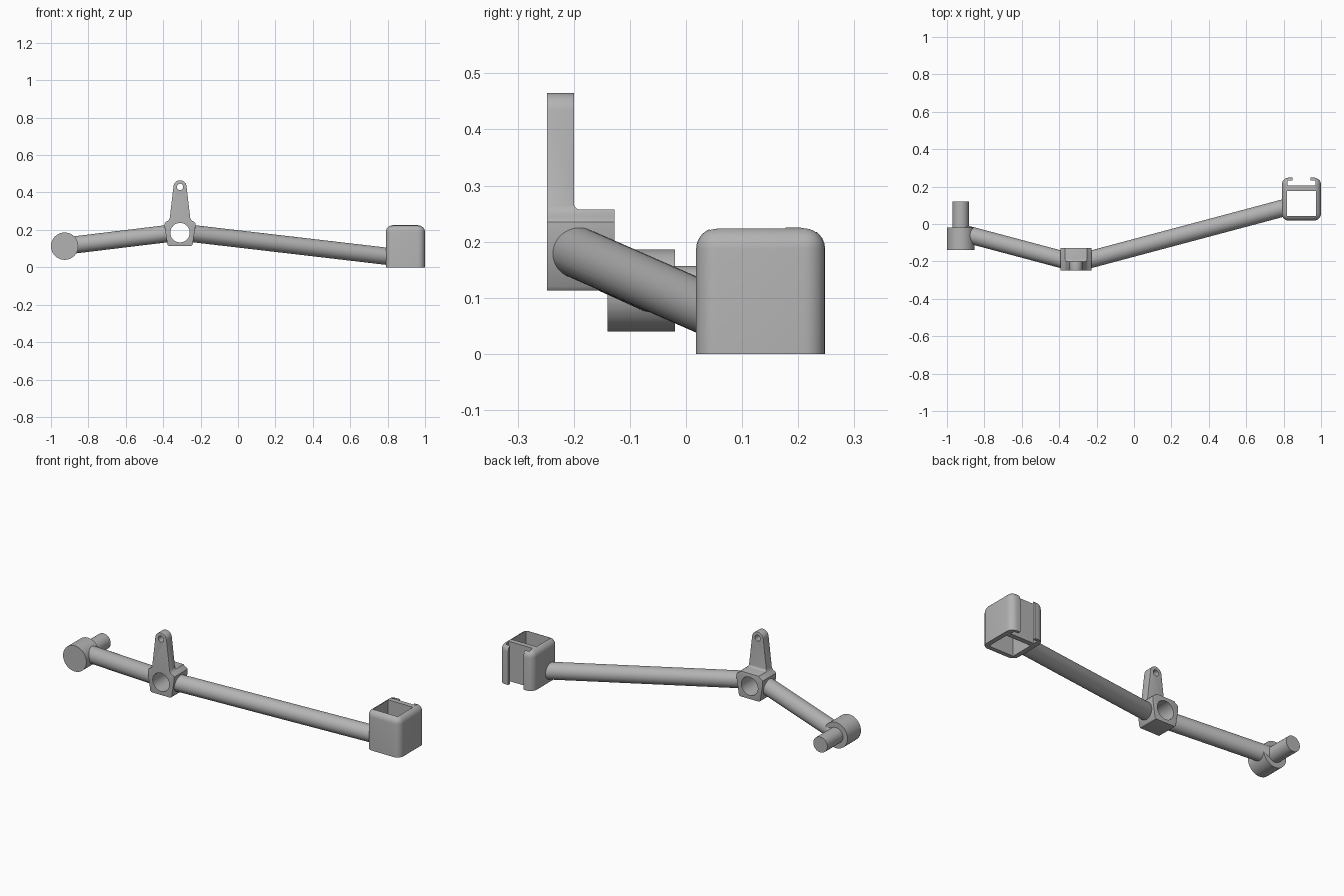
import bpy, bmesh, math
from mathutils import Vector

if "Cube" in bpy.data.objects:
    bpy.data.objects.remove(bpy.data.objects["Cube"])

grey = bpy.data.materials.new("plain grey")
grey.use_nodes = True
grey.diffuse_color = (0.45, 0.45, 0.45, 1)
grey.node_tree.nodes["Principled BSDF"].inputs["Base Color"].default_value = (0.45, 0.45, 0.45, 1)


def finish_mesh(name, bm):
    bmesh.ops.recalc_face_normals(bm, faces=bm.faces)
    mesh = bpy.data.meshes.new(name)
    bm.to_mesh(mesh)
    bm.free()
    mesh.materials.append(grey)
    obj = bpy.data.objects.new(name, mesh)
    bpy.context.collection.objects.link(obj)
    return obj


def rod(name, start, end, radius, sides=48):
    start, end = Vector(start), Vector(end)
    bm = bmesh.new()
    bmesh.ops.create_cone(bm, cap_ends=True, segments=sides, radius1=radius,
                          radius2=radius, depth=(end - start).length)
    turn = (end - start).to_track_quat("Z", "Y").to_matrix().to_4x4()
    bm.transform(turn)
    bmesh.ops.translate(bm, verts=bm.verts, vec=(start + end) / 2)
    return finish_mesh(name, bm)


def block(name, low, high, radius=0):
    """Box whose upright and top edges are rounded."""
    low, high = Vector(low), Vector(high)
    bm = bmesh.new()
    bmesh.ops.create_cube(bm, size=1)
    bmesh.ops.scale(bm, verts=bm.verts, vec=high - low)
    bmesh.ops.translate(bm, verts=bm.verts, vec=(low + high) / 2)
    if radius:
        edges = [e for e in bm.edges if max(v.co.z for v in e.verts) > low.z + 0.001]
        bmesh.ops.bevel(bm, geom=edges, offset=radius, segments=6, profile=0.5, affect="EDGES")
    return finish_mesh(name, bm)


def extrude(name, points, direction):
    bm = bmesh.new()
    face = bm.faces.new([bm.verts.new(p) for p in points])
    made = bmesh.ops.extrude_face_region(bm, geom=[face])["geom"]
    verts = [g for g in made if isinstance(g, bmesh.types.BMVert)]
    bmesh.ops.translate(bm, verts=verts, vec=direction)
    return finish_mesh(name, bm)


def apply_modifier(obj, kind, **settings):
    mod = obj.modifiers.new(kind, kind)
    for key, value in settings.items():
        setattr(mod, key, value)
    bpy.context.view_layer.objects.active = obj
    bpy.ops.object.modifier_apply(modifier=mod.name)


def combine(obj, tool, operation="DIFFERENCE"):
    apply_modifier(obj, "BOOLEAN", object=tool, operation=operation, solver="EXACT")


def arc(cx, cy, radius, first, last, steps=8):
    angles = [math.radians(first + (last - first) * i / steps) for i in range(steps + 1)]
    return [(cx + radius * math.cos(a), cy + radius * math.sin(a)) for a in angles]


HUB_X, HUB_Z = -0.31, 0.185
FRONT, BACK = -0.248, -0.127

# Hub with upright lug: front outline crossed with a side outline
half = [(0.06, 0.113), (0.067, 0.12), (0.082, 0.215), (0.082, 0.235),
        (0.076, 0.243), (0.062, 0.25), (0.055, 0.262)]
right = half + arc(0, 0.43, 0.035, 6, 90)
outline = right + [(-x, z) for x, z in reversed(right[:-1])]
hub = extrude("hub_and_lug", [(HUB_X + x, FRONT, z) for x, z in outline], (0, BACK - FRONT, 0))
side = [(FRONT - 0.1, 0.05), (BACK + 0.1, 0.05), (BACK + 0.1, 0.257)]
side += arc(-0.188, 0.269, 0.012, 270, 180, 5) + [(-0.2, 0.6), (FRONT - 0.1, 0.6)]
side_cutter = extrude("side_cutter", [(HUB_X - 0.2, y, z) for y, z in side], (0.4, 0, 0))
combine(hub, side_cutter, "INTERSECT")
apply_modifier(hub, "BEVEL", width=0.007, segments=3, limit_method="ANGLE",
               angle_limit=math.radians(50))

# Sloping arms
hub_centre = (HUB_X, -0.21, 0.188)
short_arm = rod("short_arm", (-0.93, -0.045, 0.113), hub_centre, 0.046)
long_arm = rod("long_arm", hub_centre, (0.804, 0.087, 0.058), 0.046)

# Bores through hub and lug
bore = rod("bore_cutter", (HUB_X, -0.4, HUB_Z), (HUB_X, 0.1, HUB_Z), 0.052)
eye = rod("eye_cutter", (HUB_X, -0.4, 0.43), (HUB_X, 0.1, 0.43), 0.017, 24)
for part in (hub, short_arm, long_arm):
    combine(part, bore)
combine(hub, eye)

# End boss and pin
boss = rod("end_boss", (-0.927, -0.14, 0.113), (-0.927, -0.02, 0.113), 0.073, 64)
pin = rod("end_pin", (-0.927, -0.03, 0.113), (-0.927, 0.12, 0.113), 0.044)

# Socket: open well, rear groove and narrower mouth between the lips
socket = block("socket", (0.79, 0.018, 0), (1.0, 0.248, 0.225), 0.038)
well = block("well_cutter", (0.817, 0.043, -0.1), (0.973, 0.177, 0.4))
groove = block("groove_cutter", (0.82, 0.205, -0.1), (0.97, 0.232, 0.4))
mouth = block("mouth_cutter", (0.847, 0.22, -0.1), (0.943, 0.3, 0.4))
for tool in (well, groove, mouth):
    combine(socket, tool)

for tool in (side_cutter, bore, eye, well, groove, mouth):
    bpy.data.objects.remove(tool)

# Smooth curved surfaces, keep crisp edges
for obj in (hub, short_arm, long_arm, boss, pin, socket):
    bpy.ops.object.select_all(action="DESELECT")
    obj.select_set(True)
    bpy.context.view_layer.objects.active = obj
    bpy.ops.object.shade_smooth_by_angle(angle=math.radians(35))
